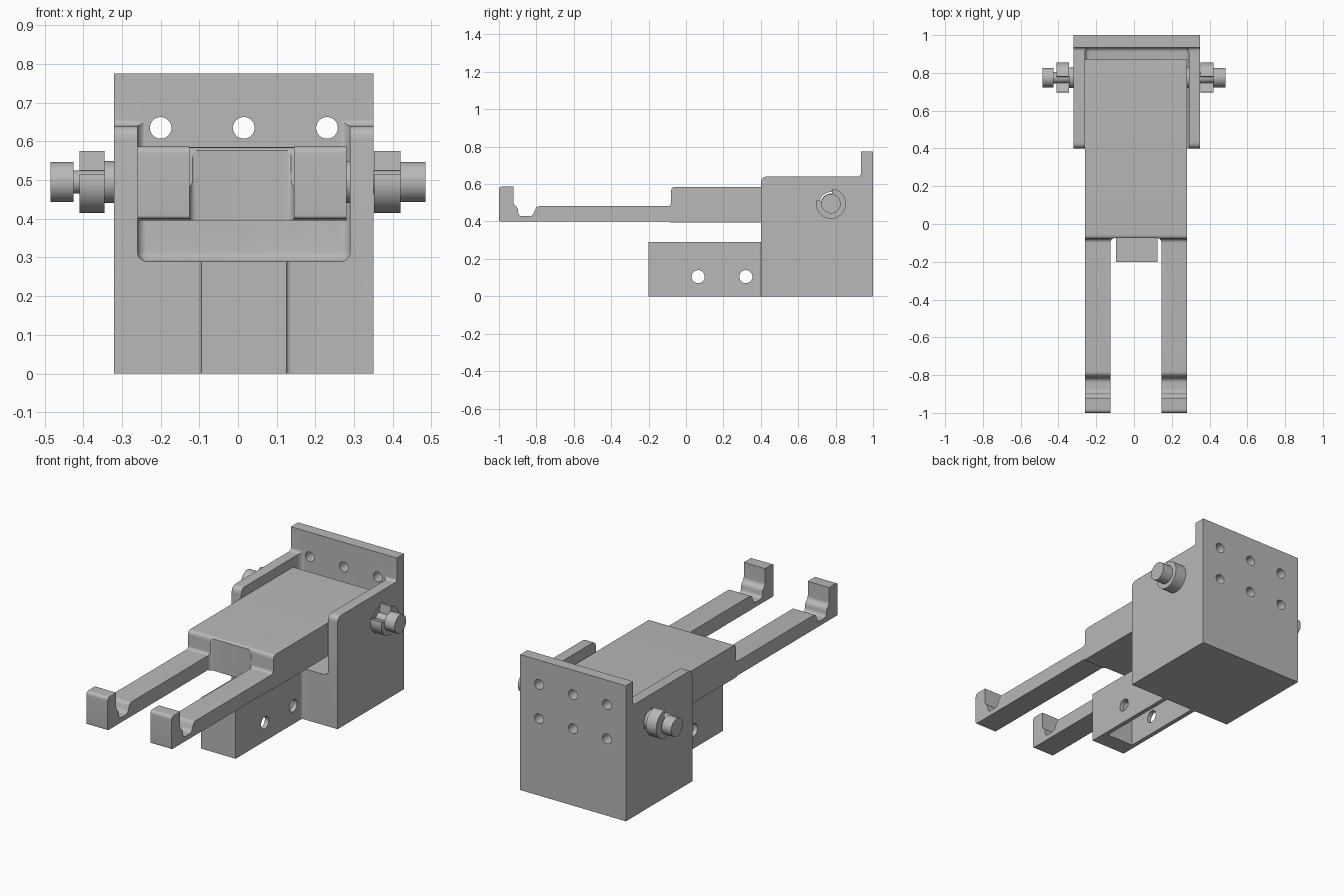
import bpy, bmesh, math
from mathutils import Vector, Matrix

old = bpy.data.objects.get("Cube")
if old:
    bpy.data.objects.remove(old, do_unlink=True)

GREY = (0.48, 0.48, 0.48, 1)
mat = bpy.data.materials.new("plain_grey")
mat.use_nodes = True
mat.diffuse_color = GREY
mat.node_tree.nodes["Principled BSDF"].inputs["Base Color"].default_value = GREY


def rounded(points, steps=6):
    """Turn (a, b) or (a, b, radius) corners into an outline with soft corners."""
    out = []
    for i, p in enumerate(points):
        c = Vector(p[:2])
        if len(p) == 2:
            out.append(c)
            continue
        u = Vector(points[i - 1][:2]) - c
        v = Vector(points[(i + 1) % len(points)][:2]) - c
        a, b = c + u.normalized() * p[2], c + v.normalized() * p[2]
        for s in range(steps + 1):
            t = s / steps
            out.append(a * (1 - t) ** 2 + c * 2 * t * (1 - t) + b * t * t)
    return out


def finish(bm, name):
    bmesh.ops.recalc_face_normals(bm, faces=bm.faces)
    me = bpy.data.meshes.new(name)
    bm.to_mesh(me)
    bm.free()
    ob = bpy.data.objects.new(name, me)
    bpy.context.collection.objects.link(ob)
    me.materials.append(mat)
    return ob


def prism(name, outline, lo, hi, axis):
    """Extrude a flat outline along an axis: x uses (y, z), y uses (x, z), z uses (x, y)."""
    place = {"x": lambda a, b: (lo, a, b), "y": lambda a, b: (a, lo, b),
             "z": lambda a, b: (a, b, lo)}[axis]
    bm = bmesh.new()
    face = bm.faces.new([bm.verts.new(place(*p)) for p in outline])
    new = bmesh.ops.extrude_face_region(bm, geom=[face])["geom"]
    step = Vector(["xyz"[i] == axis for i in range(3)]) * (hi - lo)
    bmesh.ops.translate(bm, vec=step, verts=[g for g in new if isinstance(g, bmesh.types.BMVert)])
    return finish(bm, name)


def box(name, x0, x1, y0, y1, z0, z1, bevel=0):
    ob = prism(name, [(x0, y0), (x1, y0), (x1, y1), (x0, y1)], z0, z1, "z")
    if bevel:
        m = ob.modifiers.new("soft", "BEVEL")
        m.width, m.segments = bevel, 5
    return ob


def rod(name, a, b, r, lo, hi, axis, n=40):
    ring = [(a + r * math.cos(math.tau * i / n), b + r * math.sin(math.tau * i / n)) for i in range(n)]
    return prism(name, ring, lo, hi, axis)


def combine(ob, others, operation="DIFFERENCE"):
    for o in others:
        m = ob.modifiers.new("join", "BOOLEAN")
        m.operation, m.solver, m.object = operation, "EXACT", o
    bpy.context.view_layer.update()
    me = bpy.data.meshes.new_from_object(ob.evaluated_get(bpy.context.evaluated_depsgraph_get()))
    ob.modifiers.clear()
    ob.data = me
    for o in others:
        bpy.data.objects.remove(o, do_unlink=True)


def smooth(ob):
    bpy.ops.object.select_all(action="DESELECT")
    ob.select_set(True)
    bpy.context.view_layer.objects.active = ob
    bpy.ops.object.shade_smooth_by_angle(angle=math.radians(30))


PIVOT = (0.775, 0.495)

# Bracket: block with a raised back plate and a front tongue
bracket = prism("bracket", rounded([
    (0.4, 0), (1, 0), (1, 0.775), (0.935, 0.775), (0.935, 0.64, 0.02), (0.4, 0.64, 0.035)]),
    -0.32, 0.35, "x")
tongue = prism("tongue", rounded([
    (-0.095, -0.2), (0.125, -0.2), (0.125, 0.4, 0.015), (0.2, 0.4), (0.2, 0.5),
    (-0.17, 0.5), (-0.17, 0.4), (-0.095, 0.4, 0.015)]), 0, 0.29, "z")
combine(bracket, [tongue], "UNION")

cuts = [box("slot", -0.26, 0.29, 0, 0.935, 0.29, 1.2, 0.025),
        box("channel", -0.07, 0.1, -0.1, 0.4, -0.1, 0.25),
        rod("pivot_bore", *PIVOT, 0.062, -1, 1, "x")]
cuts += [rod("plate_hole", x, z, 0.028, 0.9, 1.1, "y", 28)
         for x in (-0.2, 0.015, 0.23) for z in (0.44, 0.635)]
cuts += [rod("tongue_hole", y, 0.105, 0.035, -0.2, 0.2, "x", 28) for y in (0.065, 0.32)]
combine(bracket, cuts)
smooth(bracket)

# Forked arm: thick body, two prongs with hooked tips
arm = prism("forked_arm", rounded([
    (-1, 0.4, 0.01), (-0.09, 0.4), (-0.085, 0.395), (0.87, 0.395), (0.87, 0.585),
    (-0.08, 0.585, 0.025), (-0.08, 0.482, 0.02), (-0.8, 0.482, 0.02), (-0.82, 0.428, 0.02),
    (-0.895, 0.428, 0.02), (-0.9, 0.475, 0.015), (-0.922, 0.49, 0.015),
    (-0.922, 0.587), (-1, 0.587, 0.02)]), -0.26, 0.28, "x")
gap = prism("fork_gap", rounded([
    (-0.125, -1.2), (0.145, -1.2), (0.145, -0.075, 0.025), (-0.125, -0.075, 0.025)]), 0.2, 0.8, "z")
combine(arm, [gap, rod("arm_bore", *PIVOT, 0.062, -1, 1, "x")])
smooth(arm)

# Pivot pin, turned around the x axis, with a groove at each end
bm = bmesh.new()
turned = [(-0.485, 0), (-0.485, 0.052), (-0.425, 0.052), (-0.425, 0.03), (-0.345, 0.03),
          (-0.345, 0.054), (0.35, 0.054), (0.35, 0.03), (0.42, 0.03), (0.42, 0.052),
          (0.485, 0.052), (0.485, 0)]
verts = [bm.verts.new((x, 0, r)) for x, r in turned]
edges = [bm.edges.new(pair) for pair in zip(verts, verts[1:])]
bmesh.ops.spin(bm, geom=verts + edges, axis=(1, 0, 0), cent=(0, 0, 0), angle=math.tau, steps=40)
bmesh.ops.remove_doubles(bm, verts=bm.verts, dist=0.0001)
bmesh.ops.transform(bm, matrix=Matrix.Translation((0, *PIVOT)), verts=bm.verts)
smooth(finish(bm, "pivot_pin"))

# Open retaining clips in the pin grooves
angles = [math.radians(165 + 280 * i / 40) for i in range(41)]
outline = [(PIVOT[0] + r * math.cos(a), PIVOT[1] + r * math.sin(a))
           for r, run in ((0.08, angles), (0.03, angles[::-1])) for a in run]
for name, lo, hi in (("right_clip", -0.41, -0.345), ("left_clip", 0.351, 0.42)):
    smooth(prism(name, outline, lo, hi, "x"))
